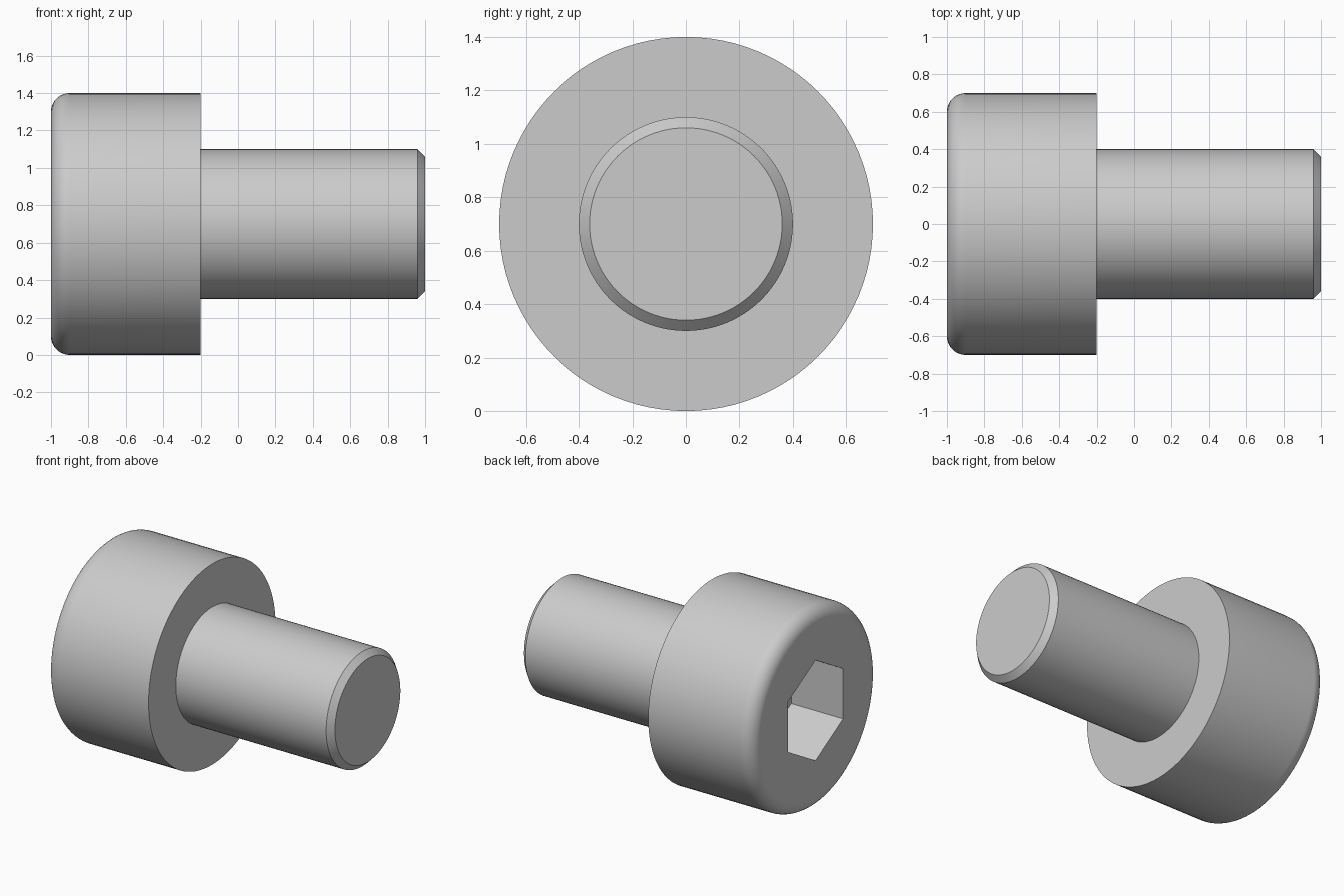
import bpy, bmesh
from math import sin, cos, pi, radians
from mathutils import Matrix, Vector

if "Cube" in bpy.data.objects:
    bpy.data.objects.remove(bpy.data.objects["Cube"])

AXIS_Z = 0.7
SEGMENTS = 96

# Screw body: profile (x, radius) turned around the x axis
fillet = [(-0.9 - 0.1 * cos(i * pi / 20), 0.6 + 0.1 * sin(i * pi / 20)) for i in range(11)]
profile = [(-1, 0)] + fillet + [(-0.2, 0.7), (-0.2, 0.4), (0.96, 0.4), (1, 0.36), (1, 0)]

bm = bmesh.new()
verts = [bm.verts.new((x, 0, r)) for x, r in profile]
edges = [bm.edges.new(pair) for pair in zip(verts, verts[1:])]
bmesh.ops.spin(bm, geom=verts + edges, cent=(0, 0, 0), axis=(1, 0, 0),
               angle=2 * pi, steps=SEGMENTS, use_merge=False)
bmesh.ops.remove_doubles(bm, verts=bm.verts, dist=1e-4)
bmesh.ops.recalc_face_normals(bm, faces=bm.faces)
bmesh.ops.translate(bm, verts=bm.verts, vec=Vector((0, 0, AXIS_Z)))
mesh = bpy.data.meshes.new("cap_screw")
bm.to_mesh(mesh)
bm.free()
screw = bpy.data.objects.new("cap_screw", mesh)
bpy.context.collection.objects.link(screw)

# Hex socket cutter: corners up and down, floor at x = -0.6
bm = bmesh.new()
bmesh.ops.create_cone(bm, cap_ends=True, segments=6, radius1=0.35, radius2=0.35, depth=0.8)
corner = max((v.co for v in bm.verts), key=lambda c: c.x)
turn = Matrix.Rotation(radians(90), 4, 'Y')
if abs(corner.y) > 1e-3:  # bring a corner onto the cone's x axis
    turn = turn @ Matrix.Rotation(radians(30), 4, 'Z')
bmesh.ops.transform(bm, verts=bm.verts, matrix=Matrix.Translation((-1.0, 0, AXIS_Z)) @ turn)
mesh = bpy.data.meshes.new("socket_cutter")
bm.to_mesh(mesh)
bm.free()
cutter = bpy.data.objects.new("socket_cutter", mesh)
cutter.hide_render = True
bpy.context.collection.objects.link(cutter)

# Cut the socket, then smooth while keeping edges sharp
cut = screw.modifiers.new("hex_socket", 'BOOLEAN')
cut.operation = 'DIFFERENCE'
cut.solver = 'EXACT'
cut.object = cutter
bpy.context.view_layer.objects.active = screw
screw.select_set(True)
bpy.ops.object.modifier_apply(modifier=cut.name)
bpy.data.objects.remove(cutter)
bpy.ops.object.shade_smooth_by_angle(angle=radians(30))
